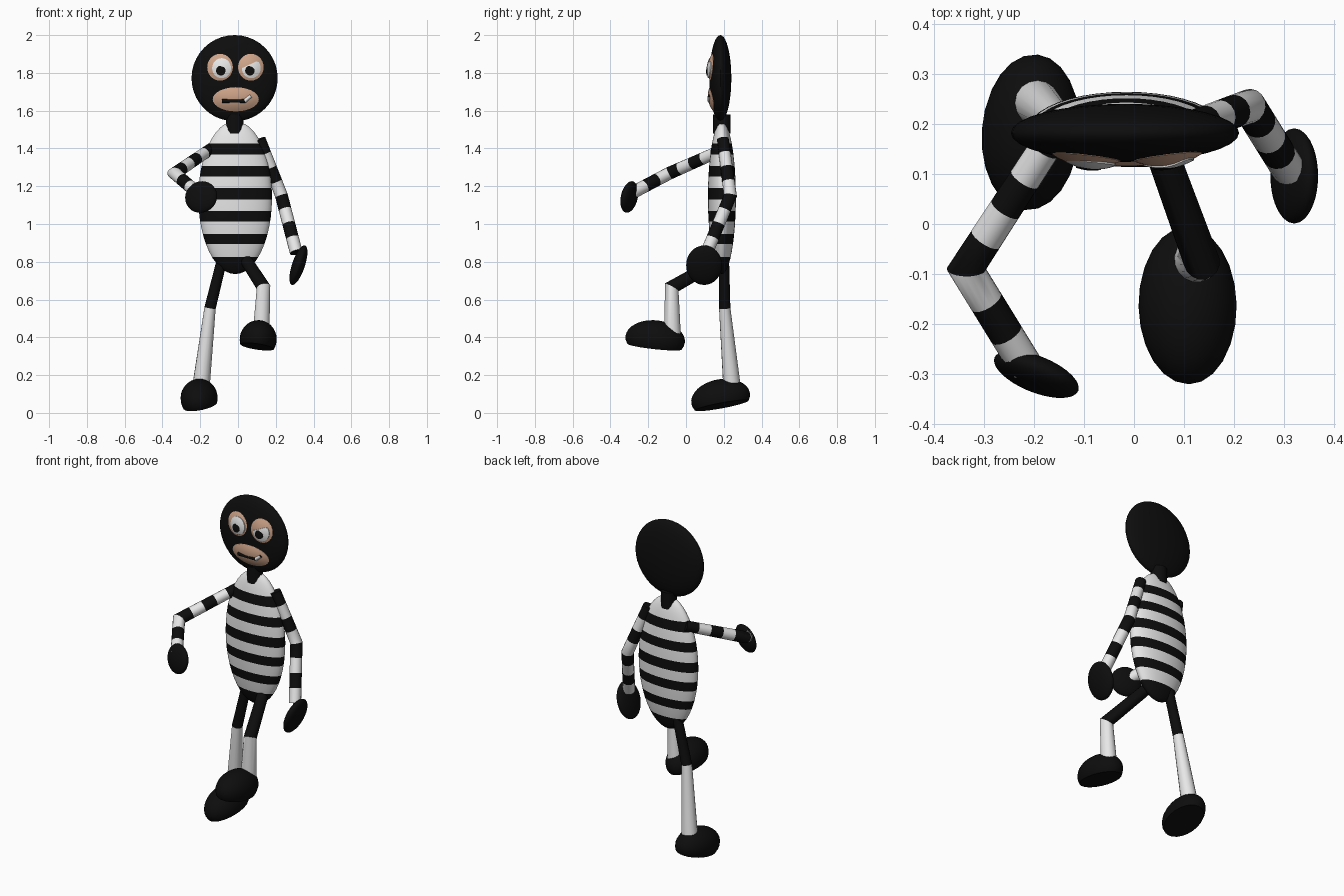
import bpy, bmesh, math
from mathutils import Vector, Matrix, Euler

cube = bpy.data.objects.get("Cube")
if cube:
    bpy.data.objects.remove(cube)


def material(name, rgb):
    m = bpy.data.materials.new(name)
    m.use_nodes = True
    m.diffuse_color = (*rgb, 1)
    bsdf = m.node_tree.nodes["Principled BSDF"]
    bsdf.inputs["Base Color"].default_value = (*rgb, 1)
    bsdf.inputs["Roughness"].default_value = 0.8
    return m


BLACK = material("black", (0.004, 0.004, 0.004))
WHITE = material("white", (0.8, 0.8, 0.8))
SKIN = material("tan skin", (0.62, 0.37, 0.25))


def finish(name, bm, *mats):
    bmesh.ops.recalc_face_normals(bm, faces=bm.faces[:])
    me = bpy.data.meshes.new(name)
    bm.to_mesh(me)
    bm.free()
    for m in mats:
        me.materials.append(m)
    ob = bpy.data.objects.new(name, me)
    bpy.context.collection.objects.link(ob)
    bpy.ops.object.select_all(action='DESELECT')
    ob.select_set(True)
    bpy.context.view_layer.objects.active = ob
    bpy.ops.object.shade_smooth_by_angle(angle=math.radians(40))
    return ob


def ball(segments=32, rings=20):
    bm = bmesh.new()
    bmesh.ops.create_uvsphere(bm, u_segments=segments, v_segments=rings, radius=1)
    return bm


def cut(bm, z, **kw):
    geom = bm.verts[:] + bm.edges[:] + bm.faces[:]
    return bmesh.ops.bisect_plane(bm, geom=geom, plane_co=(0, 0, z), plane_no=(0, 0, 1), **kw)


def ellipsoid(name, centre, radii, mat, rot=None):
    bm = ball()
    rot = rot or Matrix.Identity(4)
    bm.transform(Matrix.Translation(centre) @ rot @ Matrix.Diagonal((*radii, 1)))
    return finish(name, bm, mat)


def limb(name, points, radii, bands=(1, 1), first=0, sides=16):
    """Mitred tube through the points, with alternating bands on each segment."""
    pts = [Vector(p) for p in points]
    dirs = [(b - a).normalized() for a, b in zip(pts, pts[1:])]
    bm = bmesh.new()
    u = dirs[0].orthogonal().normalized()
    prev, count = None, first
    for s, d in enumerate(dirs):
        if s:
            u = dirs[s - 1].rotation_difference(d) @ u
        w = d.cross(u)
        for k in range(bands[s] + 1):
            if s and k == 0:
                continue
            t = k / bands[s]
            c = pts[s].lerp(pts[s + 1], t)
            r = radii[s] + (radii[s + 1] - radii[s]) * t
            mitre = d
            if k == bands[s] and s + 1 < len(dirs):
                mitre = (d + dirs[s + 1]).normalized()
            ring = []
            for i in range(sides):
                a = math.tau * i / sides
                off = (u * math.cos(a) + w * math.sin(a)) * r
                off -= d * (off.dot(mitre) / d.dot(mitre))
                ring.append(bm.verts.new(c + off))
            if prev:
                for i in range(sides):
                    j = (i + 1) % sides
                    f = bm.faces.new((prev[i], prev[j], ring[j], ring[i]))
                    f.material_index = count % 2
                count += 1
            else:
                bm.faces.new(ring)
            prev = ring
    bm.faces.new(prev)
    return finish(name, bm, BLACK, WHITE)


# Head and neck
HEAD, HEAD_R = Vector((-0.018, 0.182, 1.772)), Vector((0.228, 0.058, 0.228))
ellipsoid("head", HEAD, HEAD_R, BLACK)
limb("neck", [(-0.018, 0.19, 1.48), (-0.018, 0.19, 1.58)], (0.046, 0.046), (1,))

# Striped body, cut into bands
bm = ball(40, 24)
bm.transform(Matrix.Translation((-0.015, 0.19, 1.14)) @ Matrix.Diagonal((0.195, 0.074, 0.405, 1)))
stripes = [(0.7, 0.825), (0.893, 0.948), (1.013, 1.07), (1.13, 1.19), (1.252, 1.308), (1.367, 1.425)]
for z in [z for band in stripes for z in band][1:]:
    cut(bm, z)
top = cut(bm, 1.53, clear_outer=True)
bmesh.ops.holes_fill(bm, edges=[e for e in bm.edges if e.is_boundary])
for f in bm.faces:
    z = f.calc_center_median().z
    f.material_index = 0 if any(lo < z < hi for lo, hi in stripes) else 1
finish("striped_body", bm, BLACK, WHITE)

# Arms and hands
limb("right_arm", [(-0.14, 0.21, 1.4), (-0.335, -0.09, 1.268), (-0.215, -0.285, 1.165)],
     (0.031, 0.034, 0.034), (5, 3))
limb("left_arm", [(0.115, 0.195, 1.45), (0.23, 0.235, 1.15), (0.308, 0.11, 0.85)],
     (0.031, 0.034, 0.034), (4, 4))
for name, centre, normal, radii in (
        ("right_hand", (-0.195, -0.3, 1.143), (-0.37, -0.93, 0.2), (0.09, 0.085, 0.033)),
        ("left_hand", (0.32, 0.096, 0.782), (0.95, 0, -0.32), (0.095, 0.11, 0.034))):
    turn = Vector(normal).to_track_quat('Z', 'Y').to_matrix().to_4x4()
    ellipsoid(name, centre, radii, BLACK, turn)

# Legs
limb("right_leg", [(-0.075, 0.2, 0.85), (-0.148, 0.205, 0.555), (-0.198, 0.245, 0.12)],
     (0.027, 0.03, 0.047))
limb("left_leg", [(0.035, 0.2, 0.82), (0.135, -0.075, 0.665), (0.122, -0.072, 0.42)],
     (0.032, 0.036, 0.045))

# Dome-shaped shoes with flat soles
for name, centre, rot in (
        ("right_shoe", (-0.206, 0.183, 0.078), (0.19, -0.15, -0.1)),
        ("left_shoe", (0.107, -0.163, 0.39), (-0.11, 0.15, 0))):
    bm = ball(24, 16)
    cut(bm, -0.4, clear_inner=True)
    bmesh.ops.holes_fill(bm, edges=[e for e in bm.edges if e.is_boundary])
    bm.transform(Matrix.Translation(centre) @ Euler(rot).to_matrix().to_4x4()
                 @ Matrix.Diagonal((0.098, 0.158, 0.1, 1)))
    finish(name, bm, BLACK)


def head_front(x, z):
    q = ((x - HEAD.x) / HEAD_R.x) ** 2 + ((z - HEAD.z) / HEAD_R.z) ** 2
    return HEAD.y - HEAD_R.y * math.sqrt(max(0, 1 - q))


def face_patch(name, x, z, rx, rz, base, bulge, mat, lid=None, sides=28, rings=6):
    """Domed patch following the face; lid = (normal x, normal z, distance) trims it."""
    bm = bmesh.new()
    centre = bm.verts.new((x, head_front(x, z) - base - bulge, z))
    prev = None
    for k in range(1, rings + 2):
        r = min(k / rings, 1)
        ring = []
        for i in range(sides):
            a = math.tau * i / sides
            c, s, q = math.cos(a), math.sin(a), r
            if lid:
                facing = c * lid[0] + s * lid[1]
                if facing > lid[2]:
                    q *= lid[2] / facing
            px, pz = x + rx * q * c, z + rz * q * s
            height = base + bulge * (1 - q * q) if k <= rings else -0.003
            ring.append(bm.verts.new((px, head_front(px, pz) - height, pz)))
        for i in range(sides):
            j = (i + 1) % sides
            if prev:
                bm.faces.new((prev[i], prev[j], ring[j], ring[i]))
            else:
                bm.faces.new((centre, ring[j], ring[i]))
        prev = ring
    ob = finish(name, bm, mat)
    # Open shells face forward
    if sum(p.normal.y for p in ob.data.polygons) > 0:
        ob.data.flip_normals()
    return ob


# Eyes: tan socket, white, pupil
for side, x, wx, px, lid in (("right", -0.095, -0.087, -0.091, None),
                             ("left", 0.068, 0.07, 0.063, (-0.4, 0.92, 0.4))):
    face_patch(side + "_eye_socket", x, 1.83, 0.068, 0.071, 0.001, 0.014, SKIN)
    face_patch(side + "_eye_white", wx, 1.825, 0.05, 0.053, 0.01, 0.009, WHITE, lid)
    face_patch(side + "_pupil", px, 1.812, 0.025, 0.026, 0.018, 0.003, BLACK)

# Mouth with a crooked line
face_patch("mouth_patch", -0.012, 1.66, 0.122, 0.064, 0.001, 0.014, SKIN)
line = [(-0.085, 1.652), (0.036, 1.652), (0.068, 1.678)]
limb("mouth_line", [(x, head_front(x, z) - 0.01, z) for x, z in line], (0.011, 0.011, 0.009), sides=10)
